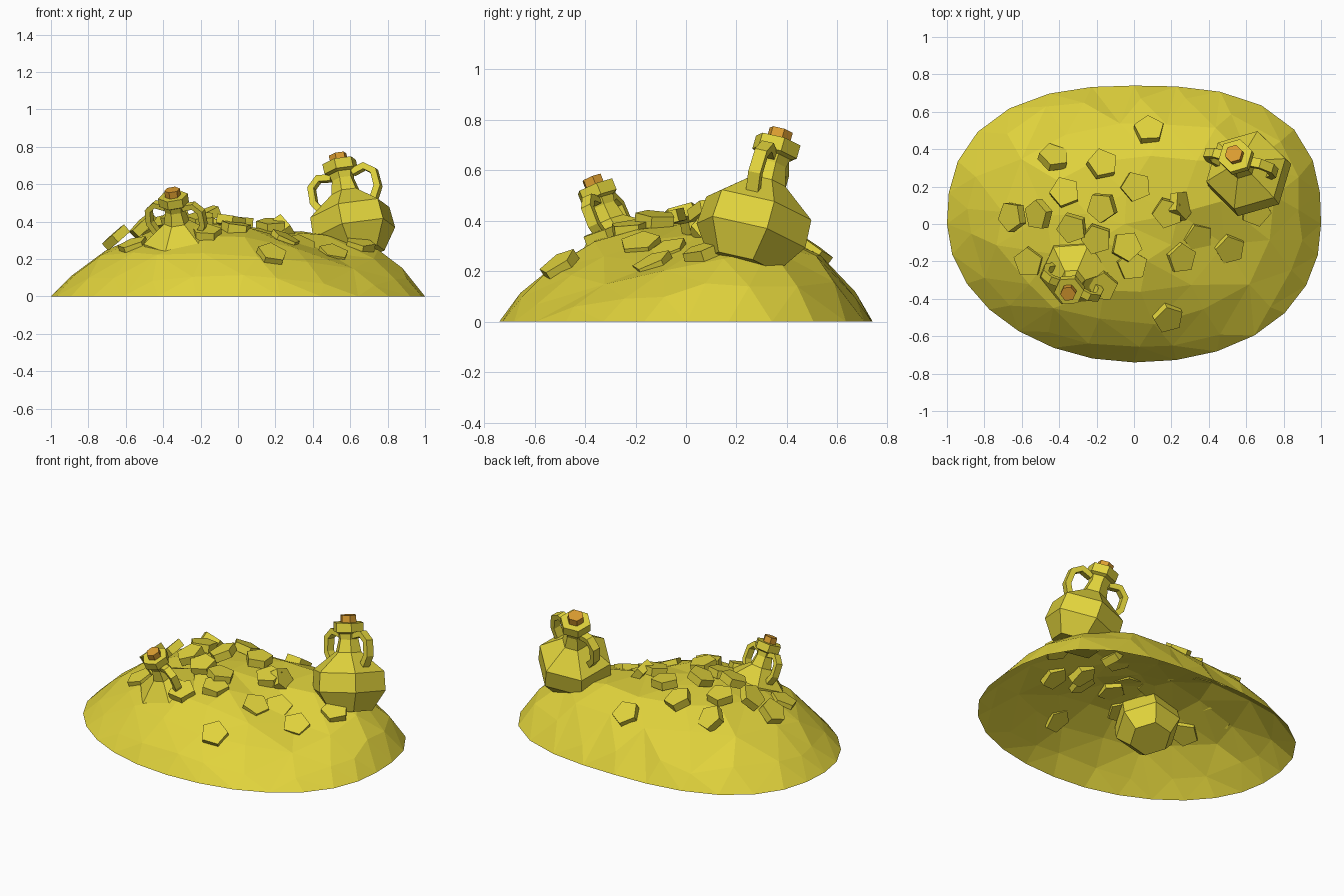
import bpy, bmesh, math, random
from mathutils import Vector, Matrix
from mathutils.geometry import delaunay_2d_cdt

random.seed(7)
if "Cube" in bpy.data.objects:
    bpy.data.objects.remove(bpy.data.objects["Cube"])


def material(name, rgb):
    mat = bpy.data.materials.new(name)
    mat.use_nodes = True
    mat.diffuse_color = (*rgb, 1)
    mat.node_tree.nodes["Principled BSDF"].inputs["Base Color"].default_value = (*rgb, 1)
    return mat


GOLD = material("gold", (0.75, 0.65, 0.045))
CORK = material("cork", (0.72, 0.34, 0.03))


def add_object(name, bm, mat, matrix=None, recalc=True):
    if recalc:
        bmesh.ops.recalc_face_normals(bm, faces=bm.faces)
    mesh = bpy.data.meshes.new(name)
    bm.to_mesh(mesh)
    bm.free()
    mesh.materials.append(mat)
    obj = bpy.data.objects.new(name, mesh)
    bpy.context.collection.objects.link(obj)
    if matrix:
        obj.matrix_world = matrix


# Mound shape: rounded outline, steep on the jug side, sunken at the front right
DEPTH = 0.74


def squareness(x, y):
    return 2.35 + math.copysign(0.13, x) + math.copysign(0.28, y)


def rim_point(angle, t):
    x, y = math.cos(angle), math.sin(angle)
    n = squareness(x, y)
    r = t / (abs(x) ** n + abs(y) ** n) ** (1 / n)
    return x * r, y * r * DEPTH


def height(x, y):
    v = y / DEPTH
    n = squareness(x, y)
    t = min(1, (abs(x) ** n + abs(v) ** n) ** (1 / n))
    a = math.atan2(v, x)
    s = math.sin(a)
    power = 2.25 + 0.65 * s * s + 0.3 * s + 3.6 * max(0, math.cos(a - 0.45)) ** 4
    dent = 0.08 * math.exp(-((x - 0.5) ** 2 + (y + 0.2) ** 2) / 0.08)
    return max(0, (0.385 - 0.09 * x) * (1 - t ** power) - dent * (1 - t ** 4))


def surface_normal(x, y, d=0.06):
    return Vector((height(x - d, y) - height(x + d, y),
                   height(x, y - d) - height(x, y + d), 2 * d)).normalized()


# Faceted open mound
points, lifts = [], []
for t, count in ((1, 28), (0.9, 22), (0.73, 16), (0.5, 11), (0.25, 6)):
    for i in range(count):
        inner = t < 1
        a = math.tau * (i + (random.uniform(-0.25, 0.25) + 0.5 if inner else 0)) / count
        x, y = rim_point(a, t + (random.uniform(-0.03, 0.03) if inner else 0))
        points.append(Vector((x, y)))
        lifts.append(height(x, y) + random.uniform(-0.008, 0.012) if inner else 0)
points.append(Vector((-0.05, 0)))
lifts.append(height(-0.05, 0))
flat, _, tris, origin, _, _ = delaunay_2d_cdt(points, [], [], 0, 1e-5)
bm = bmesh.new()
verts = [bm.verts.new((p.x, p.y, lifts[o[0]])) for p, o in zip(flat, origin)]
for tri in tris:
    face = bm.faces.new([verts[i] for i in tri])
    face.normal_update()
    if face.normal.z < 0:
        face.normal_flip()
add_object("treasure_mound", bm, GOLD, recalc=False)


def lathe(name, profile, mat, matrix, sides=6, turn=math.radians(30)):
    bm = bmesh.new()
    rings = [[bm.verts.new((r * math.cos(turn + math.tau * i / sides),
                            r * math.sin(turn + math.tau * i / sides), z))
              for i in range(sides)] for r, z in profile]
    for low, high in zip(rings, rings[1:]):
        for i in range(sides):
            j = (i + 1) % sides
            bm.faces.new((low[i], low[j], high[j], high[i]))
    bm.faces.new(rings[0][::-1])
    bm.faces.new(rings[-1])
    add_object(name, bm, mat, matrix)


def handle(name, path, side, matrix, thick=0.018, wide=0.025):
    bm = bmesh.new()
    rings = []
    for i, p in enumerate(path):
        a, b = path[max(i - 1, 0)], path[min(i + 1, len(path) - 1)]
        along = (Vector(b) - Vector(a)).normalized()
        out = Vector((-along.y, along.x)) * thick
        rings.append([bm.verts.new((side * (p[0] + s * out.x), w * wide, p[1] + s * out.y))
                      for s, w in ((-1, -1), (1, -1), (1, 1), (-1, 1))])
    for low, high in zip(rings, rings[1:]):
        for i in range(4):
            j = (i + 1) % 4
            bm.faces.new((low[i], low[j], high[j], high[i]))
    bm.faces.new(rings[0])
    bm.faces.new(rings[-1])
    add_object(name, bm, GOLD, matrix)


# Corked jugs with two handles each
BODY = [(0.145, 0), (0.23, 0.12), (0.222, 0.235), (0.08, 0.345), (0.062, 0.42),
        (0.07, 0.455), (0.094, 0.465), (0.094, 0.52)]
PLUG = [(0.049, 0.51), (0.049, 0.563)]
GRIP = [(0.06, 0.445), (0.13, 0.46), (0.178, 0.42), (0.182, 0.335), (0.14, 0.265)]


def jug(name, base, axis, spin, scale):
    tilt = Vector((0, 0, 1)).rotation_difference(Vector(axis)).to_matrix().to_4x4()
    matrix = (Matrix.Translation(base) @ tilt
              @ Matrix.Rotation(math.radians(spin), 4, "Z") @ Matrix.Scale(scale, 4))
    lathe(name + "_body", BODY, GOLD, matrix)
    lathe(name + "_cork", PLUG, CORK, matrix)
    handle(name + "_handle_left", GRIP, 1, matrix)
    handle(name + "_handle_right", GRIP, -1, matrix)


jug("large_jug", (0.645, 0.225, 0.228), (-0.2, 0.27, 0.94), -15, 1)
jug("small_jug", (-0.29, -0.195, 0.125), (-0.13, -0.37, 0.92), -24, 0.86)

# Five-sided coins: x, y, lift above the mound
COINS = [(0.08, 0.5, 0), (-0.43, 0.355, 0.01), (-0.17, 0.32, 0.01), (-0.37, 0.17, 0.02),
         (0.01, 0.2, 0.02), (-0.17, 0.09, 0.04), (-0.65, 0.04, 0.04), (-0.51, 0.05, 0.04),
         (-0.33, -0.02, 0.04), (0.18, 0.06, 0.02), (0.25, 0.1, 0.01), (-0.04, -0.12, 0.02),
         (-0.01, -0.22, 0), (0.25, -0.18, 0), (0.51, -0.13, 0), (0.18, -0.5, 0),
         (-0.56, -0.2, -0.015), (0.65, 0.07, 0), (0.34, -0.07, -0.025), (-0.17, -0.33, 0),
         (-0.2, -0.08, 0.02)]
# Coins that stand steeply, by their place in the list
STEEP = {1: (0.5, 0.5, 0), 6: (-0.3, 0, 0), 7: (-0.6, -0.1, 0), 10: (1.2, 0.3, 0)}
for k, (x, y, lift) in enumerate(COINS):
    lean = Vector((random.uniform(-1, 1), random.uniform(-1, 1), 0)) * (0.1 + 8 * max(lift, 0))
    up = (surface_normal(x, y) + Vector(STEEP.get(k, lean))).normalized()
    matrix = (Matrix.Translation((x, y, height(x, y) + lift))
              @ Vector((0, 0, 1)).rotation_difference(up).to_matrix().to_4x4()
              @ Matrix.Rotation(random.uniform(0, math.tau), 4, "Z"))
    lathe(f"coin_{k + 1}", [(0.083, -0.025), (0.083, 0.025)], GOLD, matrix, sides=5)
